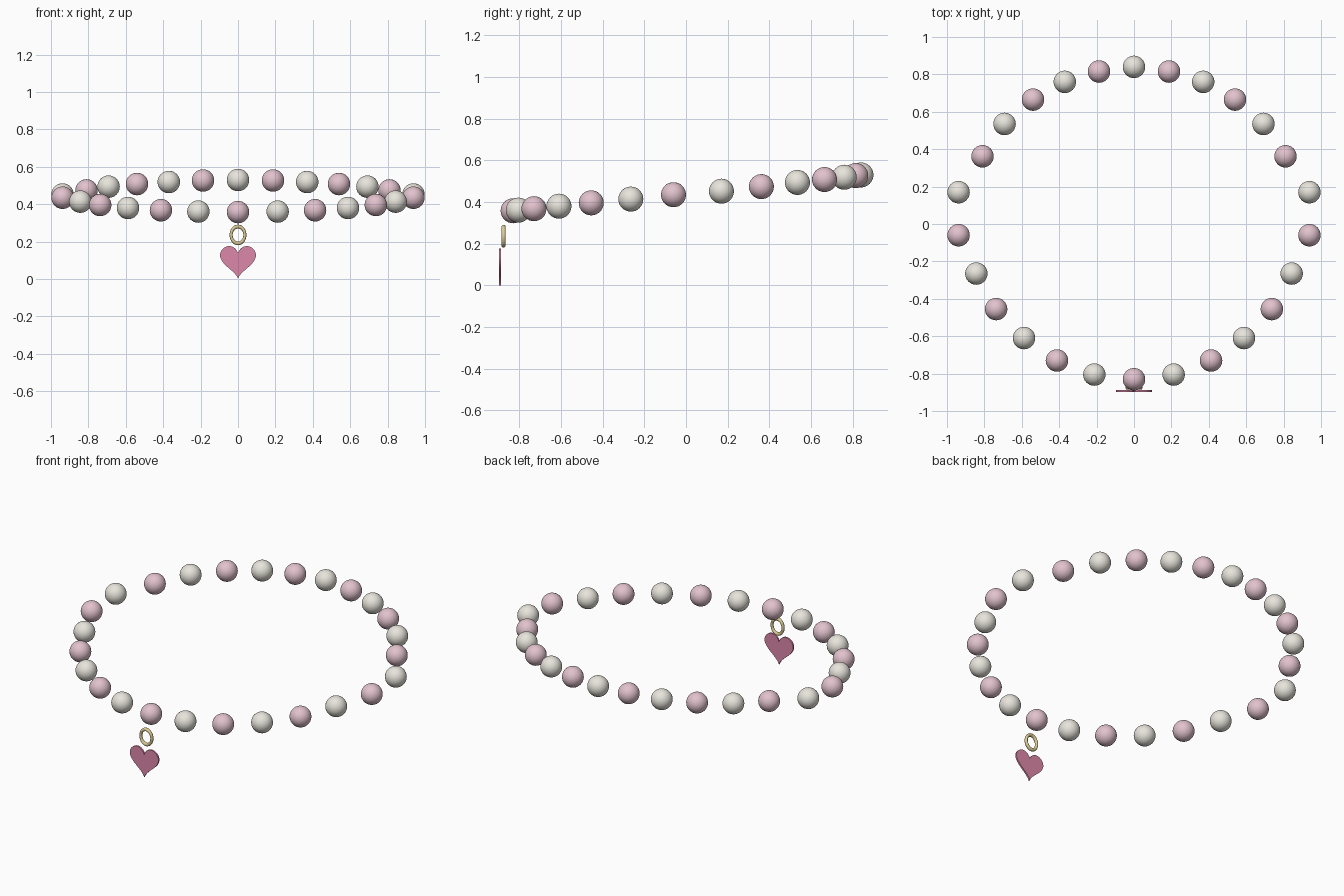
import bpy, bmesh
from math import sin, cos, tau

if "Cube" in bpy.data.objects:
    bpy.data.objects.remove(bpy.data.objects["Cube"])


def material(name, rgb):
    m = bpy.data.materials.new(name)
    m.diffuse_color = (*rgb, 1)
    m.use_nodes = True
    m.node_tree.nodes["Principled BSDF"].inputs["Base Color"].default_value = m.diffuse_color
    return m


cream = material("cream", (0.80, 0.78, 0.71))
blush = material("blush", (0.76, 0.54, 0.61))
gold = material("gold", (0.72, 0.60, 0.30))
rose = material("rose", (0.72, 0.25, 0.40))

# Bead centres on the right half, from back to front (x, y, z)
beads = [(0, .84, .53), (.187, .815, .527), (.37, .76, .519), (.54, .665, .508),
         (.692, .535, .494), (.81, .362, .474), (.938, .17, .452),
         (.938, -.06, .435), (.843, -.265, .414), (.737, -.455, .396),
         (.588, -.61, .38), (.412, -.73, .368), (.212, -.805, .361), (0, -.83, .358)]


# Beads alternate cream and blush, mirrored left and right
def bead(name, pos, mat):
    bpy.ops.mesh.primitive_uv_sphere_add(segments=32, ring_count=16, radius=.06, location=pos)
    ob = bpy.context.object
    ob.name = name
    ob.data.materials.append(mat)
    bpy.ops.object.shade_smooth()


for i, (x, y, z) in enumerate(beads):
    mat = blush if i % 2 else cream
    for side, tag in ((1, "right"), (-1, "left")):
        if x == 0:
            if side > 0:
                bead(f"bead_centre_{i}", (x, y, z), mat)
        else:
            bead(f"bead_{tag}_{i}", (side * x, y, z), mat)

# Oval charm ring
bpy.ops.mesh.primitive_torus_add(major_radius=.045, minor_radius=.01, major_segments=40,
                                 minor_segments=12, location=(0, -.876, .236),
                                 rotation=(tau / 4, 0, 0))
ring = bpy.context.object
ring.name = "charm_ring"
ring.scale = (.82, 1, 1)
ring.data.materials.append(gold)
bpy.ops.object.shade_smooth()

# Flat heart charm: outline extruded from front to back
bm = bmesh.new()
n = 64
outline = []
for k in range(n):
    t = tau * k / n
    x = .006 * 16 * sin(t) ** 3
    z = .0061 * (13 * cos(t) - 5 * cos(2 * t) - 2 * cos(3 * t) - cos(4 * t) + 17)
    outline.append(bm.verts.new((x, -.898, z)))
face = bm.faces.new(outline)
ext = bmesh.ops.extrude_face_region(bm, geom=[face])
moved = [v for v in ext["geom"] if isinstance(v, bmesh.types.BMVert)]
bmesh.ops.translate(bm, verts=moved, vec=(0, .01, 0))
bmesh.ops.recalc_face_normals(bm, faces=bm.faces)
mesh = bpy.data.meshes.new("heart_charm")
bm.to_mesh(mesh)
bm.free()
heart = bpy.data.objects.new("heart_charm", mesh)
bpy.context.collection.objects.link(heart)
mesh.materials.append(rose)
